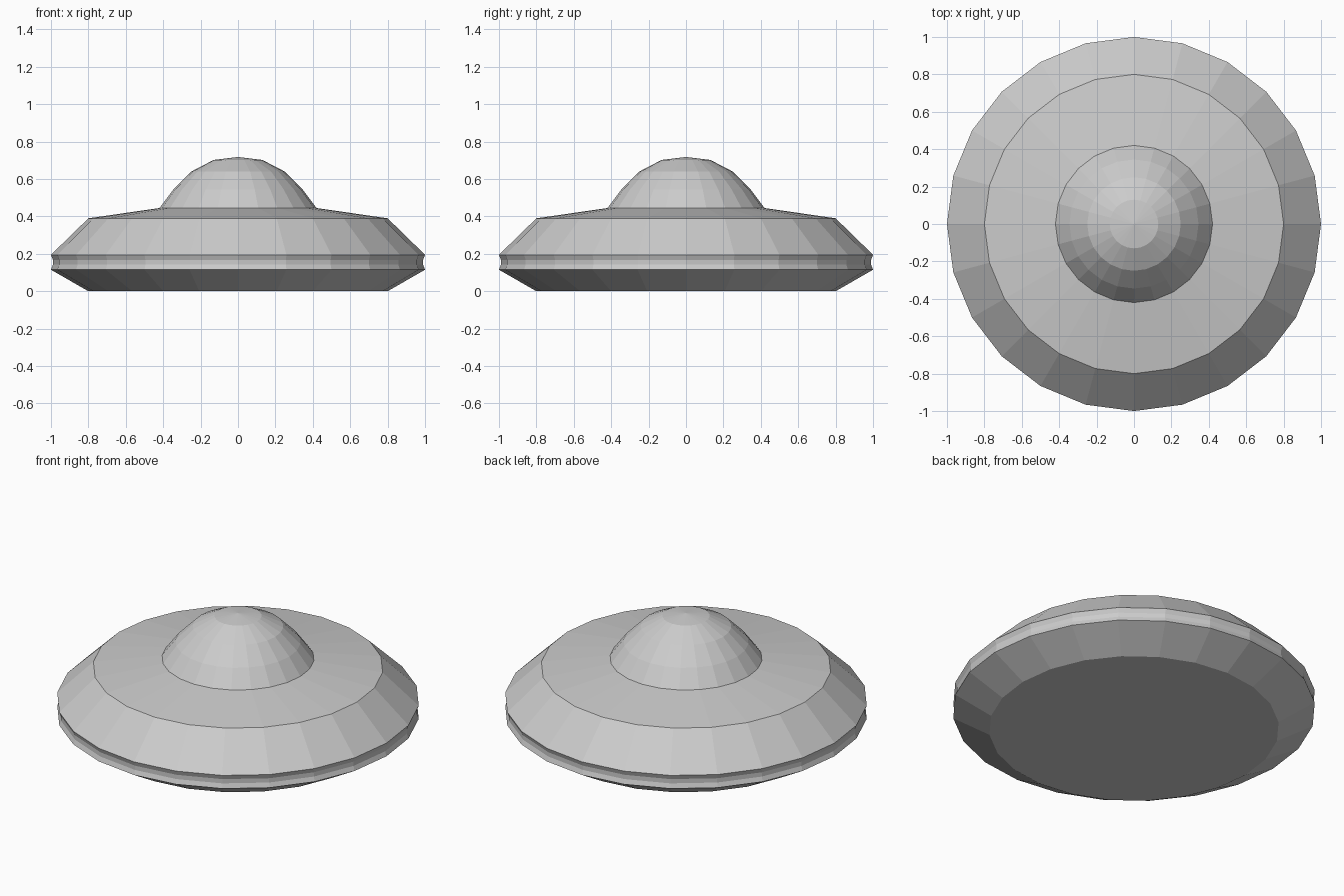
import bpy, bmesh
from math import cos, sin, tau

if "Cube" in bpy.data.objects:
    bpy.data.objects.remove(bpy.data.objects["Cube"])

SIDES = 24


def lathe(name, profile):
    """Revolve (radius, z) points, listed bottom to top, into a flat-faced part."""
    bm = bmesh.new()
    rings = []
    for r, z in profile:
        n = SIDES if r > 0 else 1
        rings.append([bm.verts.new((r * cos(tau * i / SIDES), r * sin(tau * i / SIDES), z))
                      for i in range(n)])
    for low, high in zip(rings, rings[1:]):
        for i in range(SIDES):
            j = (i + 1) % SIDES
            if len(high) == 1:
                bm.faces.new((low[i], low[j], high[0]))
            else:
                bm.faces.new((low[i], low[j], high[j], high[i]))
    # Flat underside for the part resting on the ground
    if profile[0][1] == 0:
        bm.faces.new(rings[0][::-1])
    mesh = bpy.data.meshes.new(name)
    bm.to_mesh(mesh)
    bm.free()
    obj = bpy.data.objects.new(name, mesh)
    bpy.context.collection.objects.link(obj)
    return obj


# Sloping underside of the saucer
lathe("lower_hull", [(0.8, 0), (1, 0.115)])

# Outer rim with a shallow groove
lathe("rim_band", [(1, 0.115), (0.99, 0.142), (0.99, 0.168), (1, 0.195)])

# Upper slope and nearly flat deck
lathe("upper_hull", [(1, 0.195), (0.8, 0.39), (0.42, 0.445)])

# Cabin dome
lathe("dome", [(0.42, 0.445), (0.345, 0.545), (0.25, 0.64), (0.13, 0.702), (0, 0.718)])
